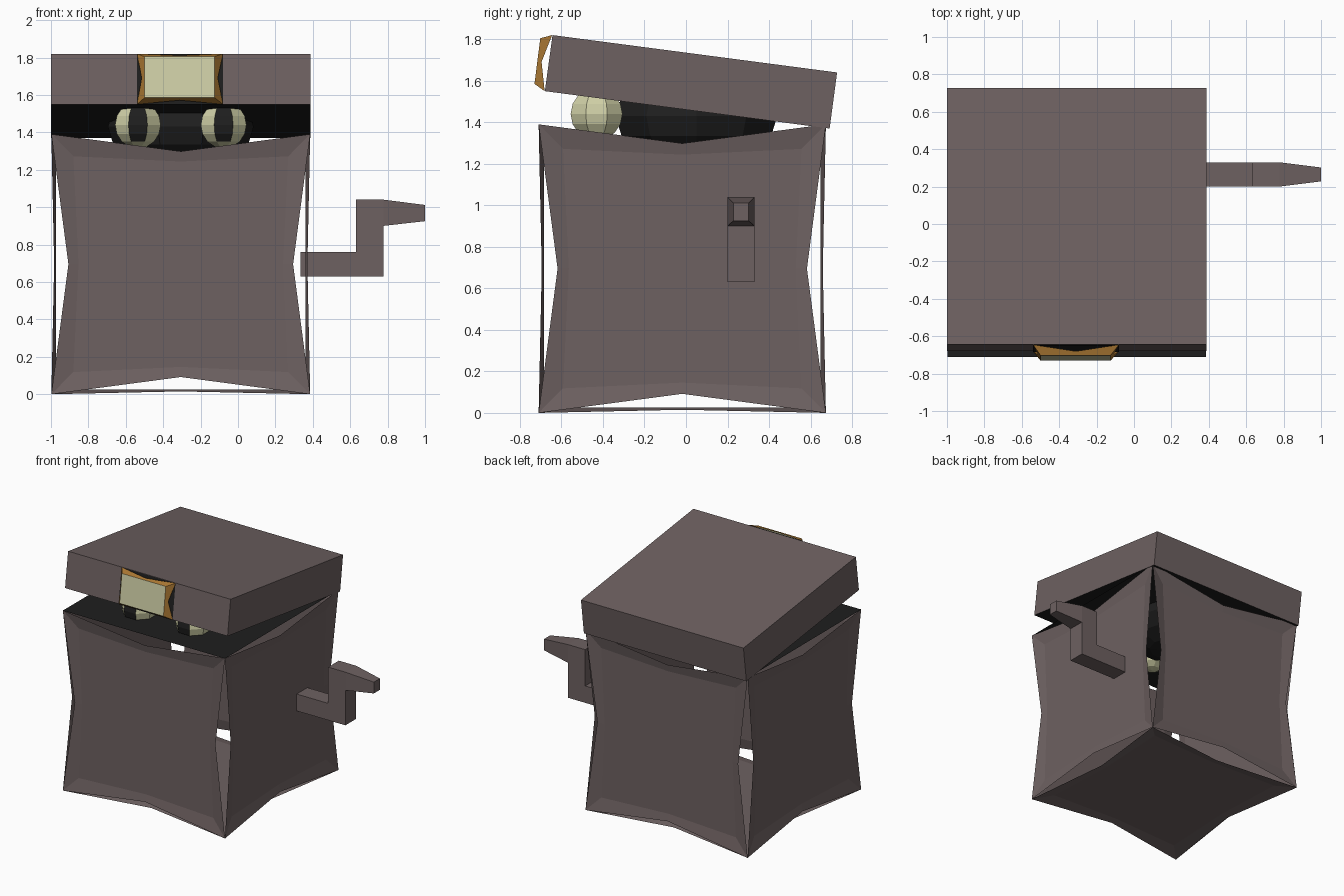
import bpy, bmesh, math
from mathutils import Vector, Matrix

if "Cube" in bpy.data.objects:
    bpy.data.objects.remove(bpy.data.objects["Cube"])


def material(name, rgb):
    m = bpy.data.materials.new(name)
    m.diffuse_color = (*rgb, 1)
    m.use_nodes = True
    m.node_tree.nodes["Principled BSDF"].inputs["Base Color"].default_value = m.diffuse_color
    return m


BROWN = material("dull brown", (0.155, 0.12, 0.12))
BLACK = material("near black", (0.013, 0.013, 0.013))
ORANGE = material("brass orange", (0.43, 0.2, 0.035))
CREAM = material("pale cream", (0.62, 0.62, 0.38))


def finish(name, bm, mats, rule=None, solid=True):
    """Turn a bmesh into an object; rule(face) picks the material slot."""
    if solid:
        bmesh.ops.recalc_face_normals(bm, faces=bm.faces)
    bm.normal_update()
    if rule:
        for f in bm.faces:
            f.material_index = rule(f)
    me = bpy.data.meshes.new(name)
    bm.to_mesh(me)
    bm.free()
    for m in mats:
        me.materials.append(m)
    ob = bpy.data.objects.new(name, me)
    bpy.context.collection.objects.link(ob)
    return ob


def add_faces(bm, points, faces):
    vs = [bm.verts.new(p) for p in points]
    for f in faces:
        bm.faces.new([vs[i] for i in f])


CX, CY, CZ = -0.306, -0.018, 0.695
HALF = Vector((0.692, 0.692, 0.695))
RING = [(-1, -1), (0, -1), (1, -1), (1, 0), (1, 1), (0, 1), (-1, 1), (-1, 0)]


def panel(name, u, v, n):
    """Sheet with sharp corners, pinched edges and a sunken middle."""
    u, v, n = Vector(u), Vector(v), Vector(n)
    pts = []
    for corner, mid, corner_in, mid_in in ((1, 0.868, 0, 0.015), (0.83, 0.79, 0.025, 0.025)):
        for a, b in RING:
            is_corner = a * b != 0
            s = corner if is_corner else mid
            sink = corner_in if is_corner else mid_in
            d = (u * a + v * b) * s + n
            p = Vector((d.x * HALF.x, d.y * HALF.y, d.z * HALF.z)) - n * sink
            pts.append(p + Vector((CX, CY, CZ)))
    faces = [(i, (i + 1) % 8, 8 + (i + 1) % 8, 8 + i) for i in range(8)]
    faces.append(tuple(range(8, 16)))
    bm = bmesh.new()
    add_faces(bm, pts, faces)
    finish(name, bm, [BROWN], solid=False)


# Box walls and floor
panel("front_wall", (1, 0, 0), (0, 0, 1), (0, -1, 0))
panel("back_wall", (-1, 0, 0), (0, 0, 1), (0, 1, 0))
panel("right_wall", (0, 1, 0), (0, 0, 1), (1, 0, 0))
panel("left_wall", (0, -1, 0), (0, 0, 1), (-1, 0, 0))
panel("floor", (1, 0, 0), (0, -1, 0), (0, 0, -1))

# Dark sheet closing the box opening
bm = bmesh.new()
add_faces(bm, [(CX + a * HALF.x, CY + b * HALF.y, 1.388) for a, b in RING[::2]], [(0, 1, 2, 3)])
finish("inner_cover", bm, [BLACK], solid=False)


def extrude_x(name, profile, x0, x1, mats, rule=None):
    """Solid from a y-z outline, run along x."""
    n = len(profile)
    bm = bmesh.new()
    add_faces(bm, [(x, y, z) for x in (x0, x1) for y, z in profile],
              [tuple(range(n)), tuple(range(n, 2 * n))]
              + [(i, (i + 1) % n, n + (i + 1) % n, n + i) for i in range(n)])
    return finish(name, bm, mats, rule)


# Tilted lid with a dark underside
LID = [(-0.643, 1.82), (0.728, 1.64), (0.692, 1.37), (-0.68, 1.55)]
extrude_x("lid", LID, -1.0, 0.387, [BROWN, BLACK], lambda f: 1 if f.normal.z < -0.8 else 0)

# Clasp: pinched frame, front plate and dark backing on the lid
back = [Vector(p) for p in ((-0.54, -0.645, 1.82), (-0.08, -0.645, 1.82),
                            (-0.08, -0.681, 1.55), (-0.54, -0.681, 1.55))]
front = [Vector(p) for p in ((-0.5, -0.702, 1.805), (-0.125, -0.702, 1.805),
                             (-0.125, -0.73, 1.585), (-0.5, -0.73, 1.585))]
bm = bmesh.new()
for i in range(4):
    j = (i + 1) % 4
    pinch = ((back[i] + back[j]) / 2).lerp((front[i] + front[j]) / 2, 0.62)
    add_faces(bm, [back[i], pinch, back[j], front[j], front[i]], [(0, 1, 4), (1, 2, 3), (1, 3, 4)])
finish("clasp_frame", bm, [ORANGE], solid=False)
for name, corners, shift, mat in (("clasp_plate", front, 0.0, CREAM),
                                  ("clasp_backing", back, -0.003, BLACK)):
    bm = bmesh.new()
    add_faces(bm, [p + Vector((0, shift, 0)) for p in corners], [(3, 2, 1, 0)])
    finish(name, bm, [mat], solid=False)


def ball(name, centre, radii, segs, rings, mats, rule=None):
    """Faceted ball with one column of faces turned to the front."""
    bm = bmesh.new()
    bmesh.ops.create_uvsphere(bm, u_segments=segs, v_segments=rings, radius=1)
    v = min((v for v in bm.verts if abs(v.co.z) < 0.1), key=lambda v: v.co.y)
    turn = -math.pi / 2 + math.pi / segs - math.atan2(v.co.y, v.co.x)
    bm.transform(Matrix.Translation(centre) @ Matrix.Diagonal((*radii, 1))
                 @ Matrix.Rotation(turn, 4, "Z"))
    return finish(name, bm, mats, rule)


# Head peeking out, and two eyes with dark front faces
ball("head", (CX, 0.05, 1.43), (0.39, 0.41, 0.25), 10, 8, [BLACK])
for name, side in (("left_eye", -1), ("right_eye", 1)):
    ball(name, (CX + side * 0.229, -0.431, 1.44), (0.132, 0.135, 0.127), 8, 8, [CREAM, BLACK],
         lambda f: 1 if f.normal.y < -0.75 else 0)

# Crank: arm, upright and tapered handle
for name, x0, x1, za, zb, end in (("crank_arm", 0.335, 0.63, (0.63, 0.76), (0.63, 0.76), 0.065),
                                  ("crank_upright", 0.63, 0.777, (0.63, 1.04), (0.63, 1.04), 0.065),
                                  ("crank_handle", 0.777, 1.0, (0.9, 1.04), (0.925, 1.012), 0.037)):
    bm = bmesh.new()
    pts = [(x, 0.265 + a * w, zs[b]) for x, w, zs in ((x0, 0.065, za), (x1, end, zb))
           for a, b in ((-1, 0), (1, 0), (1, 1), (-1, 1))]
    add_faces(bm, pts, [(0, 1, 2, 3), (4, 5, 6, 7)]
              + [(i, (i + 1) % 4, 4 + (i + 1) % 4, 4 + i) for i in range(4)])
    finish(name, bm, [BROWN])
